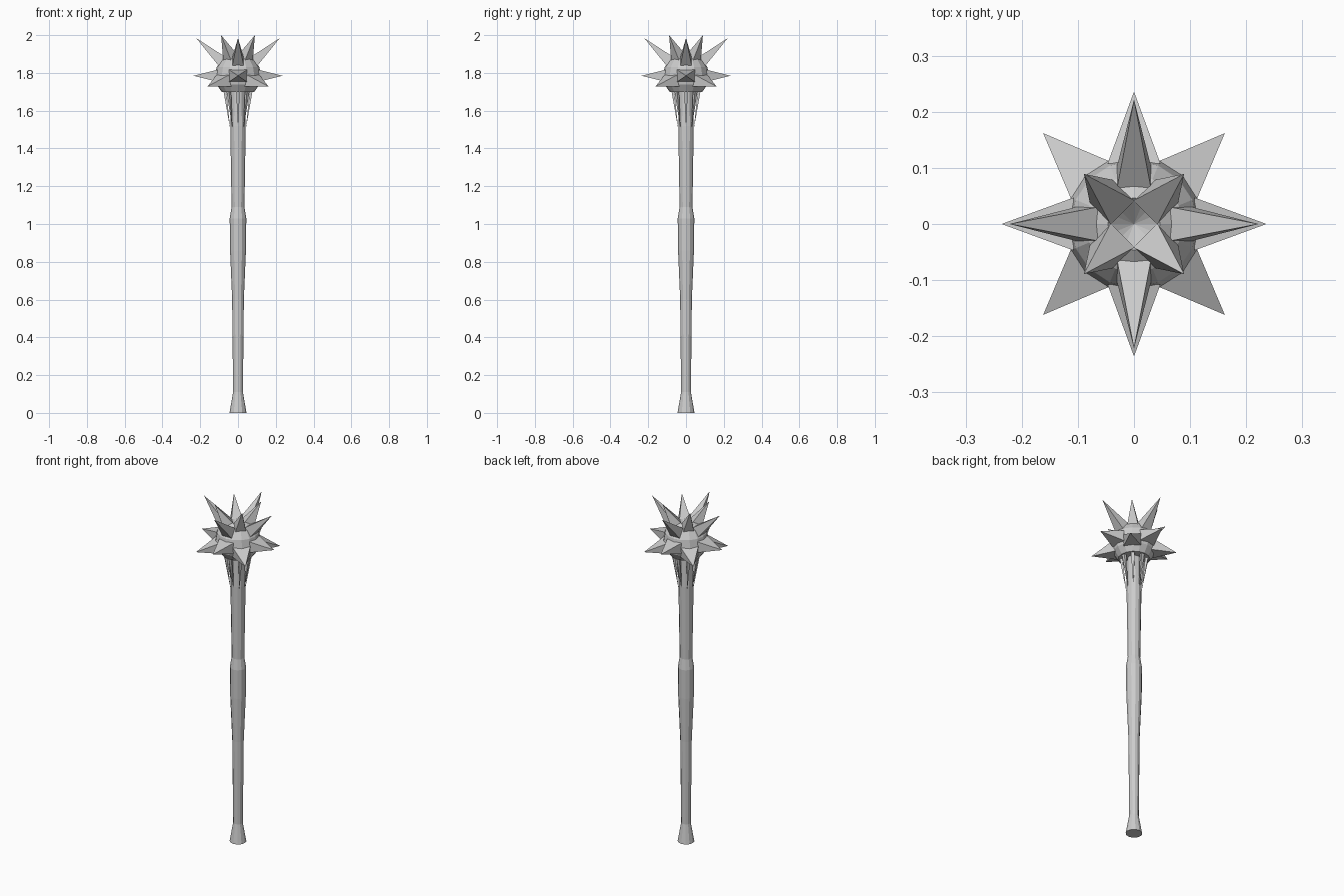
import bpy, bmesh, math
from mathutils import Vector

if "Cube" in bpy.data.objects:
    bpy.data.objects.remove(bpy.data.objects["Cube"])

CENTRE = Vector((0, 0, 1.785))


def finish(name, bm):
    bmesh.ops.recalc_face_normals(bm, faces=bm.faces)
    mesh = bpy.data.meshes.new(name)
    bm.to_mesh(mesh)
    bm.free()
    obj = bpy.data.objects.new(name, mesh)
    bpy.context.collection.objects.link(obj)
    return obj


def lathe(name, profile, sides):
    """Revolve (radius, z) points around the z axis; radius 0 makes a pole."""
    bm = bmesh.new()
    rings = []
    for r, z in profile:
        if r == 0:
            rings.append([bm.verts.new((0, 0, z))] * sides)
        else:
            rings.append([bm.verts.new((r * math.cos(a), r * math.sin(a), z))
                          for a in (2 * math.pi * i / sides for i in range(sides))])
    for lo, hi in zip(rings, rings[1:]):
        for i in range(sides):
            j = (i + 1) % sides
            quad = [lo[i], lo[j], hi[j], hi[i]]
            bm.faces.new(list(dict.fromkeys(quad)))
    return finish(name, bm)


def pyramid(bm, base, tip, side, half_w, half_h):
    """Four-sided spike with a rectangular base."""
    up = (tip - base).cross(side).normalized()
    corners = [bm.verts.new(base + side * half_w * sx + up * half_h * sy)
               for sx, sy in ((-1, -1), (1, -1), (1, 1), (-1, 1))]
    apex = bm.verts.new(tip)
    bm.faces.new(corners)
    for i in range(4):
        bm.faces.new((corners[i], corners[(i + 1) % 4], apex))


def spike_ring(name, count, start, elevation, length, half_w, half_h, base=0.108):
    bm = bmesh.new()
    e = math.radians(elevation)
    for i in range(count):
        a = math.radians(start) + 2 * math.pi * i / count
        d = Vector((math.cos(a) * math.cos(e), math.sin(a) * math.cos(e), math.sin(e)))
        side = Vector((-math.sin(a), math.cos(a), 0))
        pyramid(bm, CENTRE + d * base, CENTRE + d * length, side, half_w, half_h)
    return finish(name, bm)


# Shaft with flared pommel and swollen grip
lathe("shaft", [(0, 0), (0.045, 0), (0.026, 0.11), (0.031, 0.6), (0.042, 0.86),
                (0.044, 1.03), (0.034, 1.09), (0.041, 1.52), (0.036, 1.72), (0, 1.72)], 12)

# Ball head with a dented crown and a flat underside
R = 0.122
ball = [(0, 1.705), (0.086, 1.699)]
ball += [(R * math.cos(math.radians(t)), 1.785 + R * math.sin(math.radians(t)))
         for t in (-22.5, 0, 22.5, 45, 67.5)]
ball.append((0, 1.855))
lathe("ball_head", ball, 16)

# Rings of spikes
spike_ring("side_spikes", 4, 0, 0, 0.236, 0.047, 0.032)
spike_ring("lower_spikes", 4, 45, -14, 0.236, 0.047, 0.032)
spike_ring("upper_spikes", 4, 0, 42, 0.298, 0.031, 0.03)
spike_ring("crown_spikes", 4, 45, 59.5, 0.249, 0.03, 0.03)

# Thin braces between head and shaft
bm = bmesh.new()
for i in range(8):
    a = math.pi * i / 4
    out = Vector((math.cos(a), math.sin(a), 0))
    side = Vector((-math.sin(a), math.cos(a), 0))
    pyramid(bm, out * 0.07 + Vector((0, 0, 1.71)), out * 0.041 + Vector((0, 0, 1.5)),
            side, 0.01, 0.008)
finish("braces", bm)
